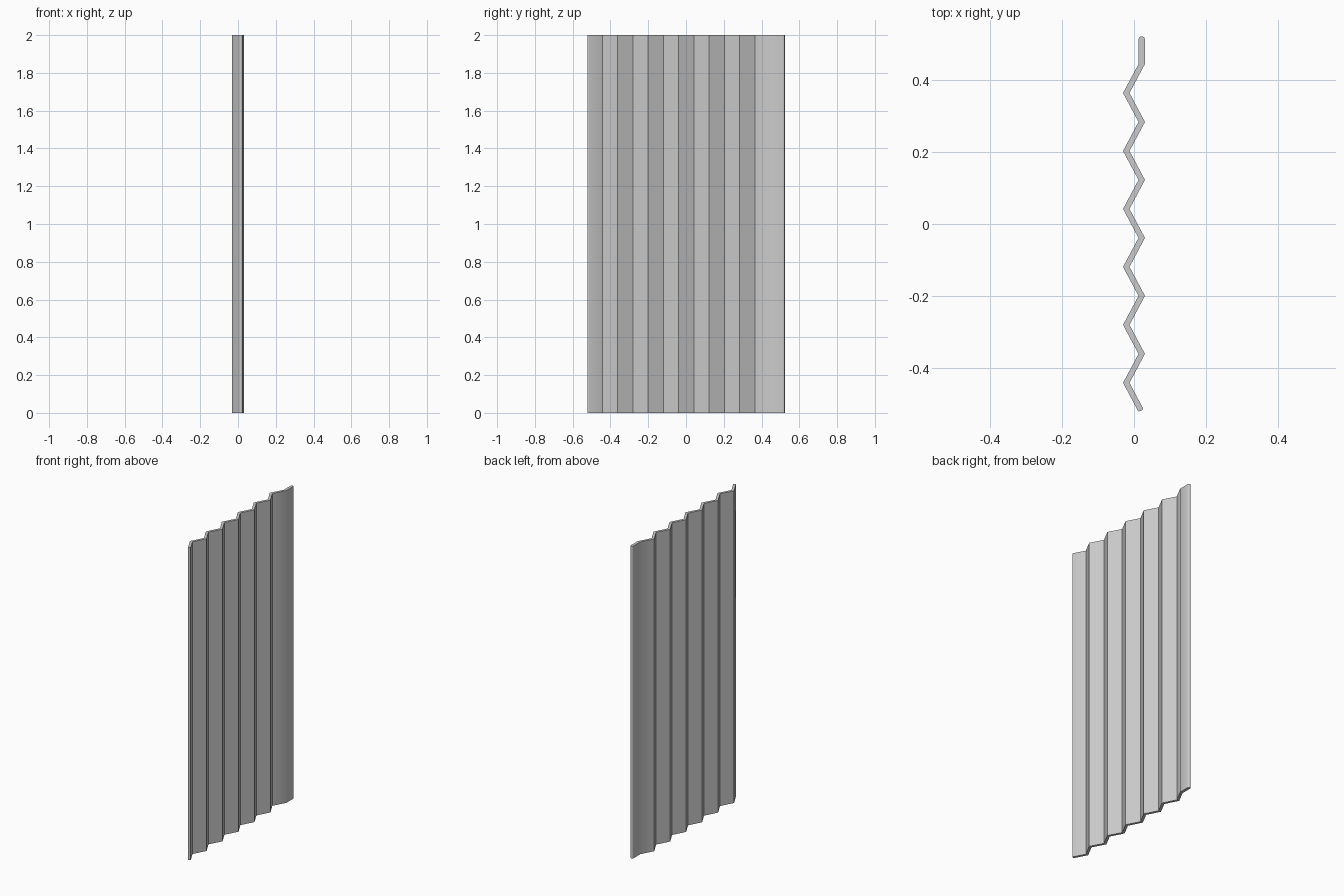
import bpy, bmesh, math
from mathutils import Vector

if "Cube" in bpy.data.objects:
    bpy.data.objects.remove(bpy.data.objects["Cube"])

HEIGHT = 2.0
AMP = 0.0215        # zigzag centre-line amplitude
HALF = 0.009        # half thickness measured along x
STEP = 0.0808       # y distance between folds
FIRST = 0.446       # y of the topmost fold


def cap(centre, direction, radius, depth):
    """Cross rows (left, right) of a rounded end, from base to tip."""
    d = Vector(direction).normalized()
    n = Vector((-d.y, d.x))
    rows = []
    for deg in (0, 22, 44, 64, 80):
        a = math.radians(deg)
        c = Vector(centre) + d * depth * math.sin(a)
        w = n * radius * math.cos(a)
        rows.append((c + w, c - w))
    return rows


# rounded straight lip at the +y end
rows = cap((AMP, 0.514), (0, 1), HALF, 0.009)[::-1]

# zigzag folds
for i in range(12):
    x = AMP if i % 2 == 0 else -AMP
    y = FIRST - i * STEP
    rows.append((Vector((x - HALF, y)), Vector((x + HALF, y))))

# rounded slanted end at -y, on the line of the last fold
slope = Vector((2 * AMP, -STEP)).normalized()
end_y = -0.517
start_y = FIRST - 11 * STEP
end_x = -AMP + 2 * AMP * (start_y - end_y) / STEP
end_rows = cap((end_x, end_y), slope, HALF * abs(slope.y), 0.004)
rows += [(r, l) for l, r in end_rows]

# extrude the cross-section into the corrugated sheet
bm = bmesh.new()
verts = [[[bm.verts.new((p.x, p.y, z)) for p in row] for row in rows]
         for z in (0, HEIGHT)]
lo, hi = verts
for i in range(len(rows) - 1):
    for level in (lo, hi):
        bm.faces.new((level[i][0], level[i][1], level[i + 1][1], level[i + 1][0]))
    for s in (0, 1):
        bm.faces.new((lo[i][s], lo[i + 1][s], hi[i + 1][s], hi[i][s]))
for i in (0, -1):
    bm.faces.new((lo[i][0], lo[i][1], hi[i][1], hi[i][0]))
bmesh.ops.recalc_face_normals(bm, faces=bm.faces[:])

mesh = bpy.data.meshes.new("corrugated_sheet")
bm.to_mesh(mesh)
bm.free()
sheet = bpy.data.objects.new("corrugated_sheet", mesh)
bpy.context.collection.objects.link(sheet)
bpy.context.view_layer.objects.active = sheet
sheet.select_set(True)
bpy.ops.object.shade_smooth_by_angle(angle=math.radians(40))
